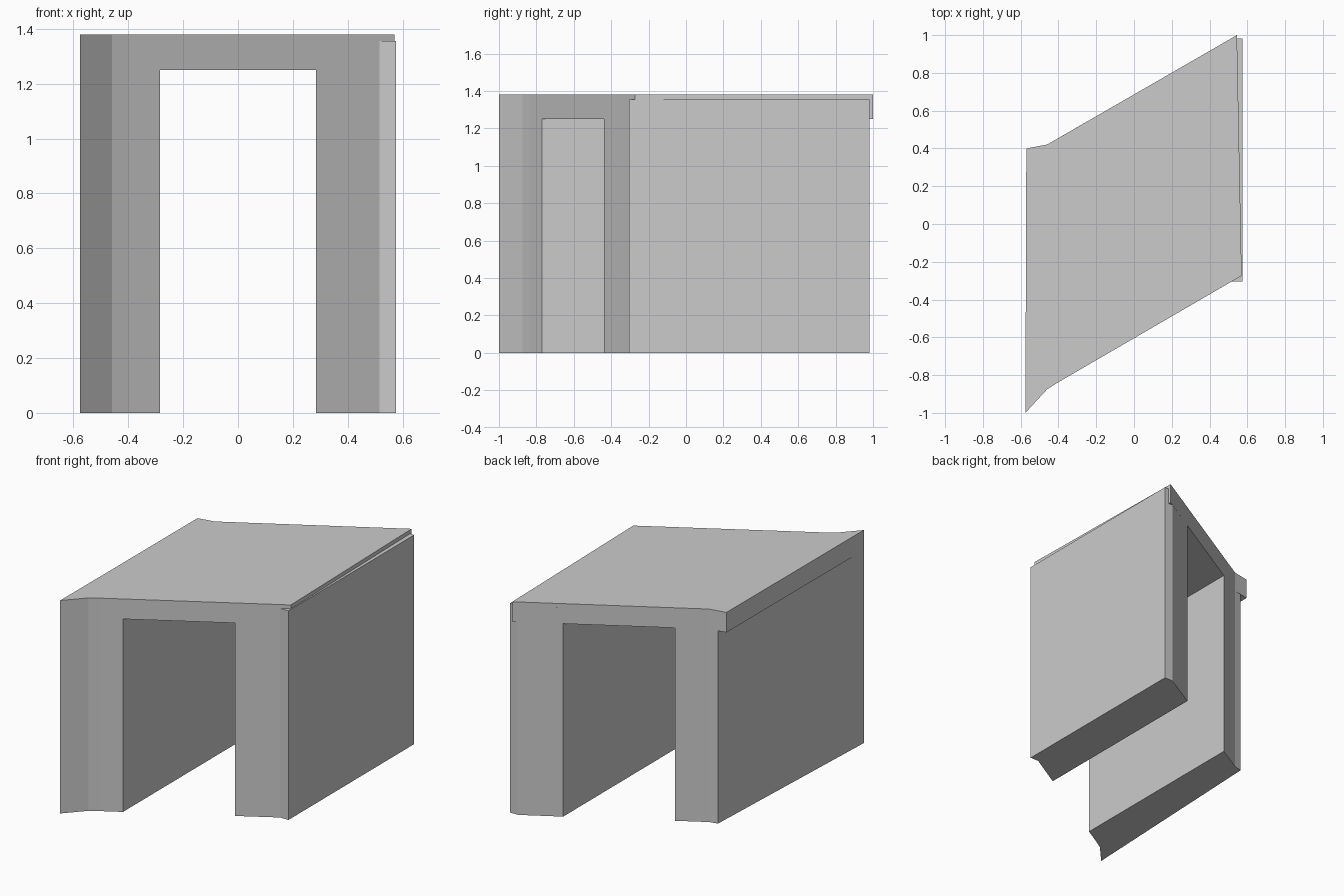
import bpy
import bmesh

if "Cube" in bpy.data.objects:
    bpy.data.objects.remove(bpy.data.objects["Cube"])


def prism(name, outline, z0, z1):
    """Extrude a plan outline (counter-clockwise) from z0 to z1."""
    bm = bmesh.new()
    base = bm.faces.new([bm.verts.new((x, y, z0)) for x, y in outline])
    ext = bmesh.ops.extrude_face_region(bm, geom=[base], use_keep_orig=True)
    for v in ext["geom"]:
        if isinstance(v, bmesh.types.BMVert):
            v.co.z = z1
    bmesh.ops.recalc_face_normals(bm, faces=bm.faces)
    mesh = bpy.data.meshes.new(name)
    bm.to_mesh(mesh)
    bm.free()
    obj = bpy.data.objects.new(name, mesh)
    bpy.context.collection.objects.link(obj)
    return obj


def front(x):
    """Point on the slanted front plane."""
    return (x, -0.605 + 0.581 * x)


def back(x):
    """Point on the slanted back plane."""
    return (x, 0.686 + 0.577 * x)


LEG_IN, SIDE = 0.285, 0.575
SOFFIT, LEDGE, TOP = 1.25, 1.355, 1.38

# flared front left corner shared by wall and roof
flare = [(-SIDE, -1.0), (-0.46, -0.875), front(-0.40)]

# left wall, narrowing towards the back
prism("left_wall", flare + [front(-LEG_IN), back(-LEG_IN), back(-0.46),
                            (-0.515, 0.408)], 0, SOFFIT)

# right wall with squared outer ends, stopping just below the roof top
prism("right_wall", [front(LEG_IN), (0.515, -0.305), (SIDE, -0.305),
                     (SIDE, 0.982), (0.515, 0.982), back(LEG_IN)], 0, LEDGE)

# roof slab spanning both walls
prism("roof_slab", flare + [front(0.57), (0.545, 1.0), back(-0.46),
                            (-0.57, 0.40)], SOFFIT, TOP)
